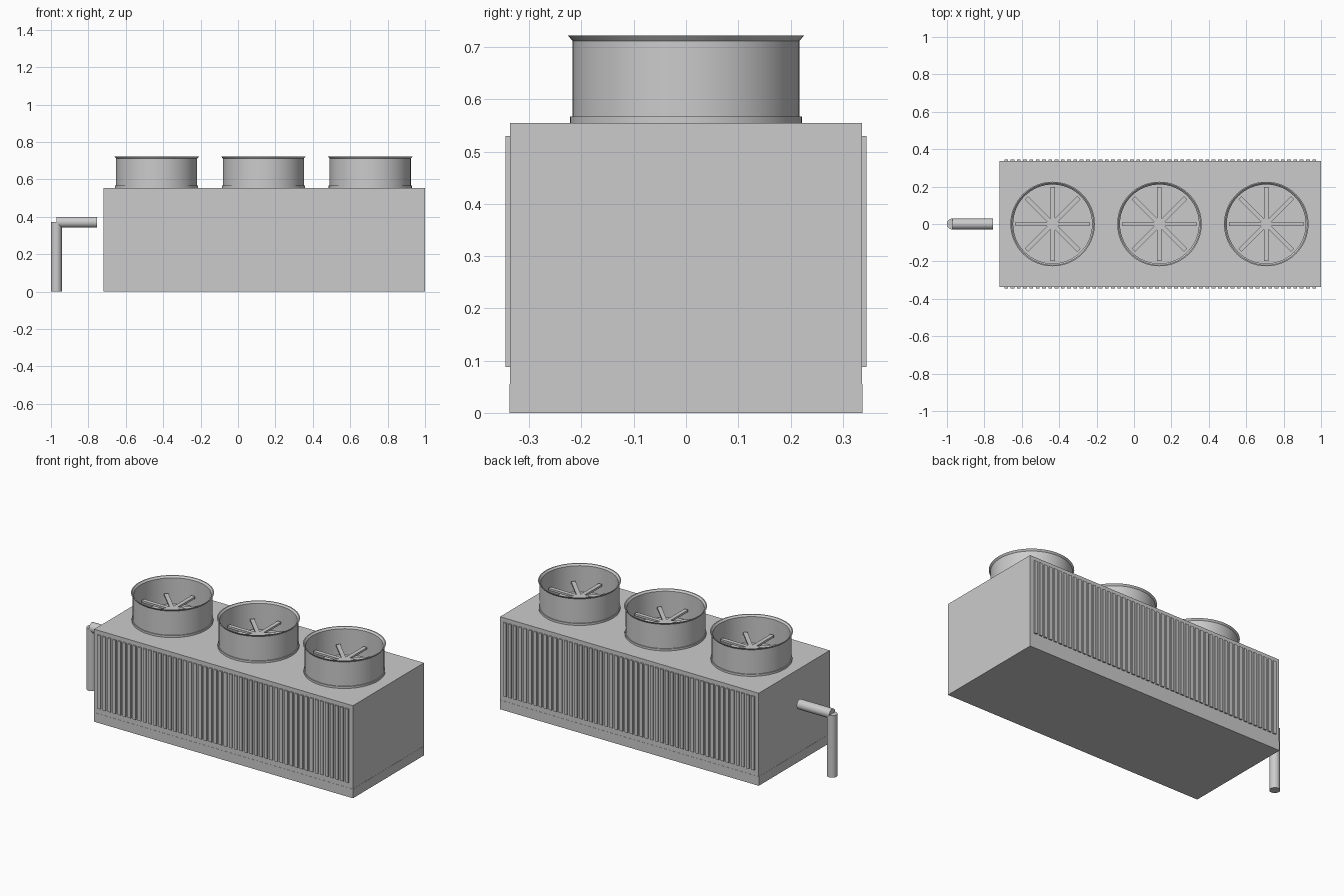
import bpy, bmesh, math
from mathutils import Matrix, Vector

if "Cube" in bpy.data.objects:
    bpy.data.objects.remove(bpy.data.objects["Cube"], do_unlink=True)

# One painted metal colour
grey = bpy.data.materials.new("light_grey_metal")
grey.use_nodes = True
colour = (0.6, 0.6, 0.6, 1)
grey.diffuse_color = colour
grey.node_tree.nodes["Principled BSDF"].inputs["Base Color"].default_value = colour


def finish(name, bm, smooth=False):
    """Turn a bmesh into a named object."""
    bmesh.ops.recalc_face_normals(bm, faces=bm.faces)
    mesh = bpy.data.meshes.new(name)
    bm.to_mesh(mesh)
    bm.free()
    mesh.materials.append(grey)
    ob = bpy.data.objects.new(name, mesh)
    bpy.context.collection.objects.link(ob)
    if smooth:
        bpy.ops.object.select_all(action='DESELECT')
        ob.select_set(True)
        bpy.context.view_layer.objects.active = ob
        bpy.ops.object.shade_smooth_by_angle(angle=math.radians(30))
    return ob


def add_box(bm, lo, hi, turn=Matrix()):
    """Add a box between two corners, then rotate and move it by turn."""
    lo, hi = Vector(lo), Vector(hi)
    m = turn @ Matrix.Translation((lo + hi) / 2) @ Matrix.Diagonal((*(hi - lo), 1))
    bmesh.ops.create_cube(bm, size=1, matrix=m)


def lathe(name, profile, centre, steps=64):
    """Spin a closed (radius, z) profile around a vertical axis."""
    bm = bmesh.new()
    rings = []
    for i in range(steps):
        a = 2 * math.pi * i / steps
        rings.append([bm.verts.new((centre[0] + r * math.cos(a),
                                    centre[1] + r * math.sin(a), z)) for r, z in profile])
    n = len(profile)
    for i in range(steps):
        a, b = rings[i], rings[(i + 1) % steps]
        for j in range(n):
            k = (j + 1) % n
            bm.faces.new((a[j], b[j], b[k], a[k]))
    return finish(name, bm, True)


def pipe(name, start, end, radius):
    start, end = Vector(start), Vector(end)
    d = end - start
    bm = bmesh.new()
    m = Matrix.Translation((start + end) / 2) @ d.to_track_quat('Z', 'Y').to_matrix().to_4x4()
    bmesh.ops.create_cone(bm, cap_ends=True, segments=32, radius1=radius,
                          radius2=radius, depth=d.length, matrix=m)
    return finish(name, bm, True)


X0, X1, Y, TOP = -0.72, 1.0, 0.338, 0.555

# Base tray and casing
bm = bmesh.new()
add_box(bm, (X0, -Y, 0), (X1, Y, 0.055))
finish("base_tray", bm)
bm = bmesh.new()
add_box(bm, (X0 + 0.001, -Y + 0.001, 0.055), (X1 - 0.001, Y - 0.001, TOP))
finish("casing", bm)

# Rows of upright fins on the front and back
FINS, MARGIN = 50, 0.02
pitch = (X1 - X0 - 2 * MARGIN) / FINS
for name, side in (("front_fins", -1), ("back_fins", 1)):
    bm = bmesh.new()
    for i in range(FINS):
        x = X0 + MARGIN + (i + 0.5) * pitch
        ys = sorted((side * (Y - 0.004), side * 0.345))
        add_box(bm, (x - 0.3 * pitch, ys[0], 0.088), (x + 0.3 * pitch, ys[1], 0.53))
    finish(name, bm)

# Fan shrouds with a foot flange and flared lip, and eight spokes in each
shroud = [(0.222, TOP), (0.222, 0.567), (0.217, 0.567), (0.217, 0.712),
          (0.226, 0.722), (0.220, 0.722), (0.211, 0.712), (0.211, TOP)]
for n, x in enumerate((-0.435, 0.136, 0.707), 1):
    lathe(f"fan_shroud_{n}", shroud, (x, 0))
    bm = bmesh.new()
    for k in range(8):
        turn = Matrix.Translation((x, 0, 0.62)) @ Matrix.Rotation(k * math.pi / 4, 4, 'Z')
        add_box(bm, (0, -0.012, -0.006), (0.198, 0.012, 0.006), turn)
    finish(f"fan_spokes_{n}", bm)

# Supply pipe beside the right end
pipe("upright_pipe", (-0.971, 0, 0), (-0.971, 0, 0.372), 0.029)
pipe("level_pipe", (-0.971, 0, 0.371), (-0.755, 0, 0.371), 0.029)
